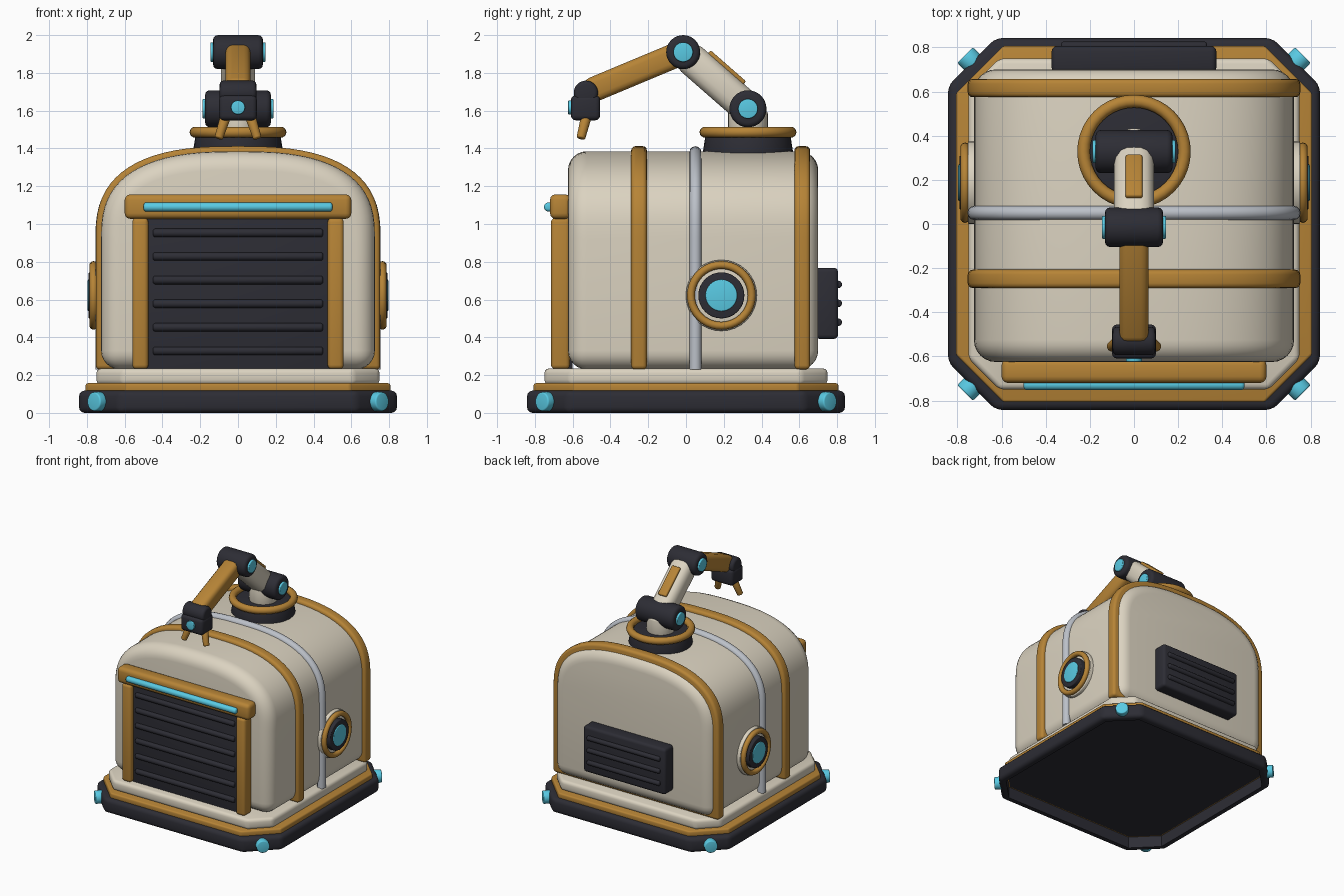
import bpy
import bmesh
from math import cos, sin, pi, atan2
from mathutils import Vector

if "Cube" in bpy.data.objects:
    bpy.data.objects.remove(bpy.data.objects["Cube"], do_unlink=True)


def material(name, rgb):
    m = bpy.data.materials.new(name)
    m.use_nodes = True
    m.diffuse_color = (*rgb, 1)
    m.node_tree.nodes["Principled BSDF"].inputs["Base Color"].default_value = (*rgb, 1)
    return m


CREAM = material("cream", (0.71, 0.65, 0.53))
GOLD = material("ochre gold", (0.47, 0.23, 0.037))
DARK = material("charcoal", (0.026, 0.026, 0.035))
CYAN = material("cyan light", (0.1, 0.59, 0.77))
SILVER = material("silver", (0.5, 0.53, 0.58))


def finish(ob, name, mat, bevel=0, segments=3):
    """Name, colour, bevel and smooth a new part."""
    ob.name = name
    ob.data.materials.clear()
    ob.data.materials.append(mat)
    bpy.ops.object.select_all(action='DESELECT')
    ob.select_set(True)
    bpy.context.view_layer.objects.active = ob
    if bevel:
        mod = ob.modifiers.new("bevel", 'BEVEL')
        mod.width, mod.segments = bevel, segments
        mod.limit_method, mod.angle_limit = 'ANGLE', 0.7
        mod.use_clamp_overlap = False
    if bevel or ob.type == 'CURVE':
        bpy.ops.object.convert(target='MESH')
    bpy.ops.object.shade_smooth_by_angle(angle=0.7)
    return bpy.context.object


def box(name, mat, center, size, bevel=0.015, tilt=0):
    bpy.ops.mesh.primitive_cube_add(size=1, location=center, rotation=(tilt, 0, 0))
    ob = bpy.context.object
    ob.scale = size
    bpy.ops.object.transform_apply(location=False, rotation=False, scale=True)
    return finish(ob, name, mat, bevel)


def rod(name, mat, start, end, r1, r2=None, bevel=0, sides=32):
    a, b = Vector(start), Vector(end)
    bpy.ops.mesh.primitive_cone_add(vertices=sides, radius1=r1, radius2=r1 if r2 is None else r2,
                                    depth=(b - a).length, location=(a + b) / 2)
    ob = bpy.context.object
    ob.rotation_euler = (b - a).to_track_quat('Z', 'Y').to_euler()
    return finish(ob, name, mat, bevel)


def ring(name, mat, center, major, minor, rotation=(0, 0, 0)):
    bpy.ops.mesh.primitive_torus_add(location=center, rotation=rotation, major_radius=major,
                                     minor_radius=minor, major_segments=40, minor_segments=10)
    return finish(bpy.context.object, name, mat)


def prism(name, mat, points, offset, bevel, segments=3):
    """Extrude a closed loop of 3D points by an offset."""
    bm = bmesh.new()
    face = bm.faces.new([bm.verts.new(p) for p in points])
    grown = bmesh.ops.extrude_face_region(bm, geom=[face])["geom"]
    bmesh.ops.translate(bm, vec=offset, verts=[g for g in grown if isinstance(g, bmesh.types.BMVert)])
    bmesh.ops.recalc_face_normals(bm, faces=bm.faces)
    me = bpy.data.meshes.new(name)
    bm.to_mesh(me)
    bm.free()
    ob = bpy.data.objects.new(name, me)
    bpy.context.collection.objects.link(ob)
    return finish(ob, name, mat, bevel, segments)


def octagon(name, mat, half, cut, z0, z1, bevel):
    c = half - cut
    corner = [(half, c), (c, half), (-c, half), (-half, c)]
    loop = [(x, y, z0) for x, y in corner] + [(-x, -y, z0) for x, y in corner]
    return prism(name, mat, loop, (0, 0, z1 - z0), bevel)


def arch(half, top, y, z0=0.23, spring=0.925, power=2.65, steps=36):
    """Arched outline from the foot on one side to the foot on the other."""
    pts = [(half, y, z0)]
    for i in range(steps + 1):
        c, s = cos(pi * i / steps), abs(sin(pi * i / steps))
        x = half * abs(c) ** (2 / power) * (1 if c > 0 else -1)
        pts.append((x, y, spring + (top - spring) * s ** (2 / power)))
    return pts + [(-half, y, z0)]


def tube_band(name, mat, y, half, top, radius):
    cu = bpy.data.curves.new(name, 'CURVE')
    cu.dimensions = '3D'
    cu.bevel_depth, cu.bevel_resolution, cu.use_fill_caps = radius, 4, True
    pts = arch(half - radius, top - radius, y)
    sp = cu.splines.new('POLY')
    sp.points.add(len(pts) - 1)
    for p, co in zip(sp.points, pts):
        p.co = (*co, 1)
    ob = bpy.data.objects.new(name, cu)
    bpy.context.collection.objects.link(ob)
    return finish(ob, name, mat)


def hollow_underside(ob, lip, depth, seam_mat):
    """Sink the bottom face into a recess with a thin coloured seam around its ceiling."""
    ob.data.materials.append(seam_mat)
    bm = bmesh.new()
    bm.from_mesh(ob.data)
    bottom = min(bm.faces, key=lambda f: f.calc_center_median().z)
    bmesh.ops.inset_region(bm, faces=[bottom], thickness=lip)
    bmesh.ops.inset_region(bm, faces=[bottom], thickness=0.001, depth=-depth)
    seam = bmesh.ops.inset_region(bm, faces=[bottom], thickness=0.008)["faces"]
    for f in seam:
        f.material_index = 1
    bm.to_mesh(ob.data)
    bm.free()
    bpy.ops.object.shade_smooth_by_angle(angle=0.7)


# Stepped base with corner lights
skirt = octagon("base_skirt", DARK, 0.842, 0.215, 0, 0.118, 0.03)
hollow_underside(skirt, 0.03, 0.095, GOLD)
octagon("base_trim", GOLD, 0.807, 0.215, 0.105, 0.157, 0.012)
octagon("base_plinth", CREAM, 0.75, 0.14, 0.15, 0.235, 0.025)
for sx in (-1, 1):
    for sy in (-1, 1):
        rod("corner_light", CYAN, (sx * 0.72, sy * 0.72, 0.06), (sx * 0.765, sy * 0.765, 0.06), 0.05, bevel=0.008)

# Arched body and its bands
prism("body_shell", CREAM, arch(0.725, 1.385, -0.625), (0, 1.325, 0), 0.1, 6)
for name, y in (("front_band", -0.29), ("rear_band", 0.574)):
    prism(name, GOLD, arch(0.753, 1.412, y), (0, 0.083, 0), 0.022)
tube_band("middle_band", SILVER, 0.05, 0.755, 1.412, 0.032)

# Front shutter
box("shutter_panel", DARK, (0, -0.64, 0.63), (0.97, 0.08, 0.8), 0.005)
for i in range(6):
    z = 0.328 + i * 0.125
    rod("shutter_slat", DARK, (-0.45, -0.68, z), (0.45, -0.68, z), 0.022, bevel=0.012, sides=16)
for s in (-1, 1):
    box("door_post", GOLD, (s * 0.517, -0.665, 0.632), (0.085, 0.1, 0.8), 0.022)
box("door_header", GOLD, (0, -0.665, 1.092), (1.2, 0.11, 0.13), 0.03)
rod("door_light", CYAN, (-0.5, -0.728, 1.09), (0.5, -0.728, 1.09), 0.024, bevel=0.014, sides=16)

# Rear vent
box("vent_box", DARK, (0, 0.745, 0.58), (0.745, 0.12, 0.376), 0.022)
for i in range(3):
    z = 0.48 + i * 0.1
    rod("vent_slat", DARK, (-0.33, 0.806, z), (0.33, 0.806, z), 0.02, bevel=0.01, sides=16)

# Side portholes
for s in (-1, 1):
    def disc(name, mat, reach, radius):
        rod(name, mat, (s * 0.68, 0.187, 0.622), (s * reach, 0.187, 0.622), radius, bevel=0.006)
    disc("porthole_plate", CREAM, 0.752, 0.188)
    disc("porthole_hub", DARK, 0.791, 0.122)
    disc("porthole_light", CYAN, 0.796, 0.084)
    ring("porthole_rim", GOLD, (s * 0.765, 0.187, 0.622), 0.161, 0.021, (0, pi / 2, 0))

# Turntable
TY = 0.328
rod("turntable", DARK, (0, TY, 1.36), (0, TY, 1.475), 0.242, 0.224, bevel=0.012)
ring("turntable_rim", GOLD, (0, TY, 1.486), 0.228, 0.029)
rod("arm_pedestal", CREAM, (0, TY, 1.46), (0, TY, 1.6), 0.105, bevel=0.015)

# Arm joints
shoulder, elbow, wrist = Vector((0, TY, 1.61)), Vector((0, -0.015, 1.91)), Vector((0, -0.53, 1.695))
for name, at, half, radius, cap in (("shoulder", shoulder, 0.174, 0.098, 0.052),
                                    ("elbow", elbow, 0.132, 0.09, 0.052)):
    side = Vector((half, 0, 0))
    rod(name + "_joint", DARK, at - side, at + side, radius, bevel=0.025)
    side.x += 0.014
    rod(name + "_light", CYAN, at - side, at + side, cap, bevel=0.006)
rod("wrist_joint", DARK, wrist - Vector((0.097, 0, 0)), wrist + Vector((0.097, 0, 0)), 0.064, bevel=0.02)


# Arm links
def link(name, mat, start, end, width, thick, bevel):
    run = end - start
    box(name, mat, (start + end) / 2, (width, run.length, thick), bevel, atan2(run.z, run.y) + pi)


reach = (wrist - elbow).normalized()
along = (elbow - shoulder).normalized()
normal = Vector((0, along.z, -along.y))
link("upper_arm", CREAM, shoulder - along * 0.07, elbow, 0.18, 0.17, 0.06)
link("forearm", GOLD, elbow, wrist - reach * 0.01, 0.132, 0.132, 0.035)
middle = (shoulder + elbow) / 2 + normal * 0.088
link("upper_arm_plate", GOLD, middle - along * 0.125, middle + along * 0.125, 0.076, 0.03, 0.01)

# Gripper
box("hand", DARK, (0, -0.532, 1.615), (0.2, 0.155, 0.132), 0.025)
rod("hand_light", CYAN, (0, -0.58, 1.617), (0, -0.624, 1.617), 0.037, bevel=0.005)
for s in (-1, 1):
    rod("finger", GOLD, (s * 0.062, -0.525, 1.58), (s * 0.103, -0.557, 1.453), 0.029, 0.023, bevel=0.008, sides=16)
